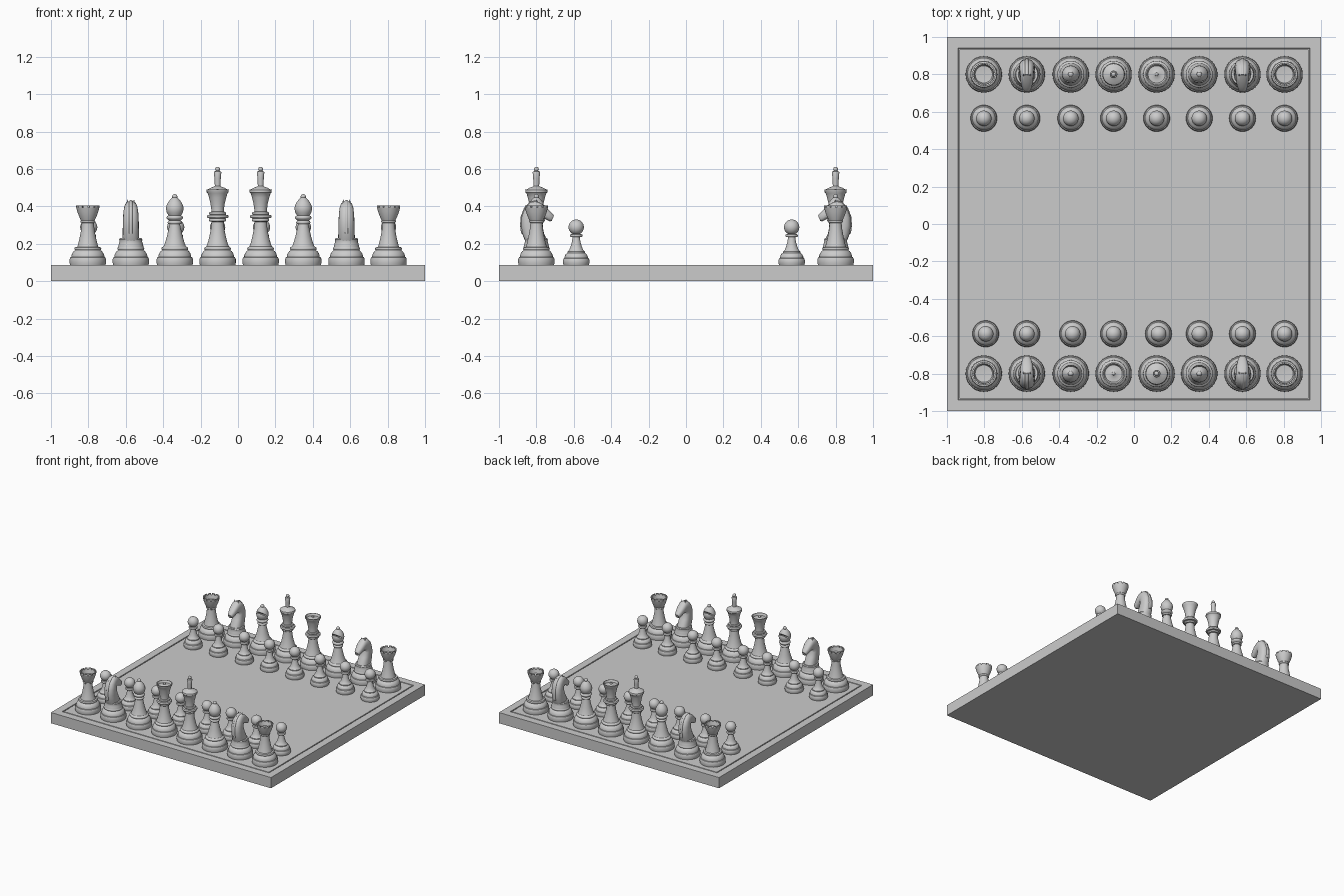
import bpy, bmesh, math
from mathutils import Matrix, Vector

if "Cube" in bpy.data.objects:
    bpy.data.objects.remove(bpy.data.objects["Cube"])

SEG = 48
TOP = 0.088  # board surface height


def finish(bm, name, angle=35):
    bmesh.ops.recalc_face_normals(bm, faces=bm.faces)
    me = bpy.data.meshes.new(name)
    bm.to_mesh(me)
    bm.free()
    me.shade_smooth()
    me.set_sharp_from_angle(angle=math.radians(angle))
    return me


def lathe(profile, seg=SEG):
    bm = bmesh.new()
    vs = [bm.verts.new((r, 0, z)) for r, z in profile]
    es = [bm.edges.new(p) for p in zip(vs, vs[1:])]
    bmesh.ops.spin(bm, geom=vs + es, axis=(0, 0, 1), cent=(0, 0, 0),
                   angle=2 * math.pi, steps=seg, use_duplicate=False)
    bmesh.ops.remove_doubles(bm, verts=bm.verts, dist=1e-5)
    return bm


def ball(r, zc, start=-90, end=90, n=12):
    return [(r * math.cos(math.radians(a)) if abs(a) < 90 else 0,
             zc + r * math.sin(math.radians(a)))
            for a in (start + (end - start) * i / n for i in range(n + 1))]


def ring(r, z, h):
    # rounded collar of outer radius r
    return [(r - h * .5, z - h), (r - h * .13, z - h * .5), (r, z),
            (r - h * .13, z + h * .5), (r - h * .5, z + h)]


def loft(sections, n=20, power=0.8):
    # rounded sections given as (back point, front point, half width)
    bm = bmesh.new()
    rings = []
    for b, f, w in sections:
        b, f = Vector((0, *b)), Vector((0, *f))
        c, h = (b + f) / 2, (f - b) / 2
        loop = []
        for i in range(n):
            a = 2 * math.pi * i / n
            ca, sa = math.cos(a), math.sin(a)
            p = c + h * math.copysign(abs(ca) ** power, ca)
            p.x = w * math.copysign(abs(sa) ** power, sa)
            loop.append(bm.verts.new(p))
        rings.append(loop)
    for r0, r1 in zip(rings, rings[1:]):
        for i in range(n):
            j = (i + 1) % n
            bm.faces.new((r0[i], r0[j], r1[j], r1[i]))
    bm.faces.new(rings[0])
    bm.faces.new(rings[-1])
    return bm


# Board with a square groove near its edge
bm = bmesh.new()
bmesh.ops.create_cube(bm, size=1, matrix=Matrix.Translation((0, 0, TOP / 2)) @ Matrix.Diagonal((2, 2, TOP, 1)))
face = max(bm.faces, key=lambda f: f.calc_center_median().z)
for t, d in ((.084, 0), (.003, -.01), (.006, 0), (.003, .01)):
    bmesh.ops.inset_region(bm, faces=[face], thickness=t, depth=d)
board = bpy.data.objects.new("board", finish(bm, "board", 20))
bpy.context.collection.objects.link(board)

# Foot shared by the large pieces
FOOT = [(0, TOP), (.095, TOP), (.097, .098), (.097, .118), (.093, .128), (.088, .130),
        (.088, .136), (.084, .148), (.076, .160), (.068, .166)] + ring(.072, .174, .007)

meshes = {}

# Pawn
meshes["pawn"] = finish(lathe(
    [(0, TOP), (.068, TOP), (.071, .098), (.071, .112), (.067, .122), (.062, .125), (.062, .131),
     (.056, .145), (.046, .152), (.046, .158), (.038, .166), (.030, .185), (.023, .210), (.019, .236)]
    + ring(.034, .244, .007) + ball(.041, .289, -64)), "pawn")

# Rook: flared cup with a toothed rim
bm = lathe(FOOT + [(.056, .184), (.050, .205), (.042, .240), (.035, .280), (.032, .312)]
           + ring(.040, .320, .006)
           + [(.040, .332), (.048, .350), (.056, .372), (.062, .394), (.053, .394), (.046, .365), (.0, .360)])
bm.normal_update()
teeth = []
for f in bm.faces:
    c = f.calc_center_median()
    if abs(c.z - .394) < .001:
        k = int((math.atan2(c.y, c.x) % (2 * math.pi)) / (2 * math.pi) * SEG)
        if k % 4:
            teeth.append(f)
ext = bmesh.ops.extrude_face_region(bm, geom=teeth)["geom"]
bmesh.ops.translate(bm, vec=(0, 0, .011), verts=[v for v in ext if isinstance(v, bmesh.types.BMVert)])
meshes["rook"] = finish(bm, "rook")

# Bishop: pointed head with a slanted slit
bm = lathe(FOOT + [(.060, .186), (.052, .205), (.042, .240), (.033, .280), (.028, .305)]
           + ring(.038, .314, .007) + [(.030, .324)] + ring(.044, .340, .008)
           + [(.034, .352), (.043, .368), (.047, .386), (.045, .402), (.037, .420),
              (.025, .436), (.015, .446)] + ball(.014, .452, -20))
body = bpy.data.objects.new("bishop_body", finish(bm, "bishop_body"))
bm = bmesh.new()
bmesh.ops.create_cube(bm, size=1, matrix=Matrix.Translation((0, .045, .415))
                      @ Matrix.Rotation(.7, 4, 'X') @ Matrix.Diagonal((.2, .075, .009, 1)))
cutter = bpy.data.objects.new("slit_cutter", finish(bm, "slit_cutter"))
cutter.hide_render = True
for o in (body, cutter):
    bpy.context.collection.objects.link(o)
mod = body.modifiers.new("slit", 'BOOLEAN')
mod.operation, mod.object, mod.solver = 'DIFFERENCE', cutter, 'EXACT'
dg = bpy.context.evaluated_depsgraph_get()
meshes["bishop"] = bpy.data.meshes.new_from_object(body.evaluated_get(dg))
meshes["bishop"].set_sharp_from_angle(angle=math.radians(35))
for o in (body, cutter):
    bpy.data.objects.remove(o)

# Stem shared by the two tallest pieces
STEM = FOOT + [(.060, .186), (.053, .205), (.044, .240), (.036, .280), (.033, .318)] \
    + ring(.046, .327, .007) + [(.040, .336)] + ring(.058, .346, .008) + [(.040, .356)] \
    + ring(.046, .363, .006) + [(.034, .372), (.034, .385), (.038, .415), (.046, .448), (.053, .470)]

# King: domed head with a tall finial
meshes["king"] = finish(lathe(
    STEM + [(.058, .474), (.059, .482), (.057, .488), (.050, .492), (.036, .500), (.022, .505),
            (.015, .510), (.017, .550), (.020, .582), (.018, .587), (.008, .589)]
    + ball(.013, .599, -55)), "king")

# Queen: hollow crown with a small bead
meshes["queen"] = finish(lathe(
    STEM + [(.058, .478), (.060, .490), (.054, .491), (.046, .474), (.028, .474), (.012, .480)]
    + ball(.009, .485, -20)), "queen")

# Knight: turned stand, arched neck and head, mane, ears
bm = lathe(FOOT + [(.068, .184), (.064, .200), (.060, .215), (.062, .222), (.058, .230), (0, .230)])
neck = [((-.060, .215), (.056, .215), .046), ((-.076, .255), (.046, .245), .044),
        ((-.082, .300), (.024, .285), .043), ((-.079, .345), (.010, .320), .042),
        ((-.062, .392), (.008, .338), .040), ((-.032, .422), (.016, .342), .037),
        ((.002, .429), (.028, .338), .035), ((.038, .408), (.046, .333), .033),
        ((.070, .378), (.060, .326), .027), ((.088, .360), (.072, .320), .022),
        ((.094, .350), (.082, .322), .014)]
mane = [((b[0] + (b[0] - f[0]) * .05, b[1] + (b[1] - f[1]) * .05),
         (b[0] + (f[0] - b[0]) * .2, b[1] + (f[1] - b[1]) * .2), .010)
        for b, f, w in neck[1:7]]
for sections in (neck, mane):
    tmp = finish(loft(sections), "tmp")
    bm.from_mesh(tmp)
    bpy.data.meshes.remove(tmp)
for s in (-1, 1):
    bmesh.ops.create_cone(bm, cap_ends=True, segments=10, radius1=.011, radius2=.001, depth=.04,
                          matrix=Matrix.Translation((s * .017, .004, .417)) @ Matrix.Rotation(.15, 4, 'X'))
meshes["knight"] = finish(bm, "knight")

# Set out both sides, each facing the middle
XS = [-.803, -.573, -.338, -.109, .121, .349, .580, .805]
BACK = ["rook", "knight", "bishop", "queen", "king", "bishop", "knight", "rook"]


def place(kind, side, i, x, y):
    ob = bpy.data.objects.new(f"{side}_{kind}_{i + 1}", meshes[kind])
    ob.location = (x, y, 0)
    ob.rotation_euler.z = math.pi if y > 0 else 0
    bpy.context.collection.objects.link(ob)


for i, x in enumerate(XS):
    place(BACK[i], "front", i, x, -.80)
    place(BACK[7 - i], "rear", i, x, .80)
    place("pawn", "front", i, x + (.01 if i in (0, 2, 4) else 0), -.587)
    place("pawn", "rear", i, x, .565)
